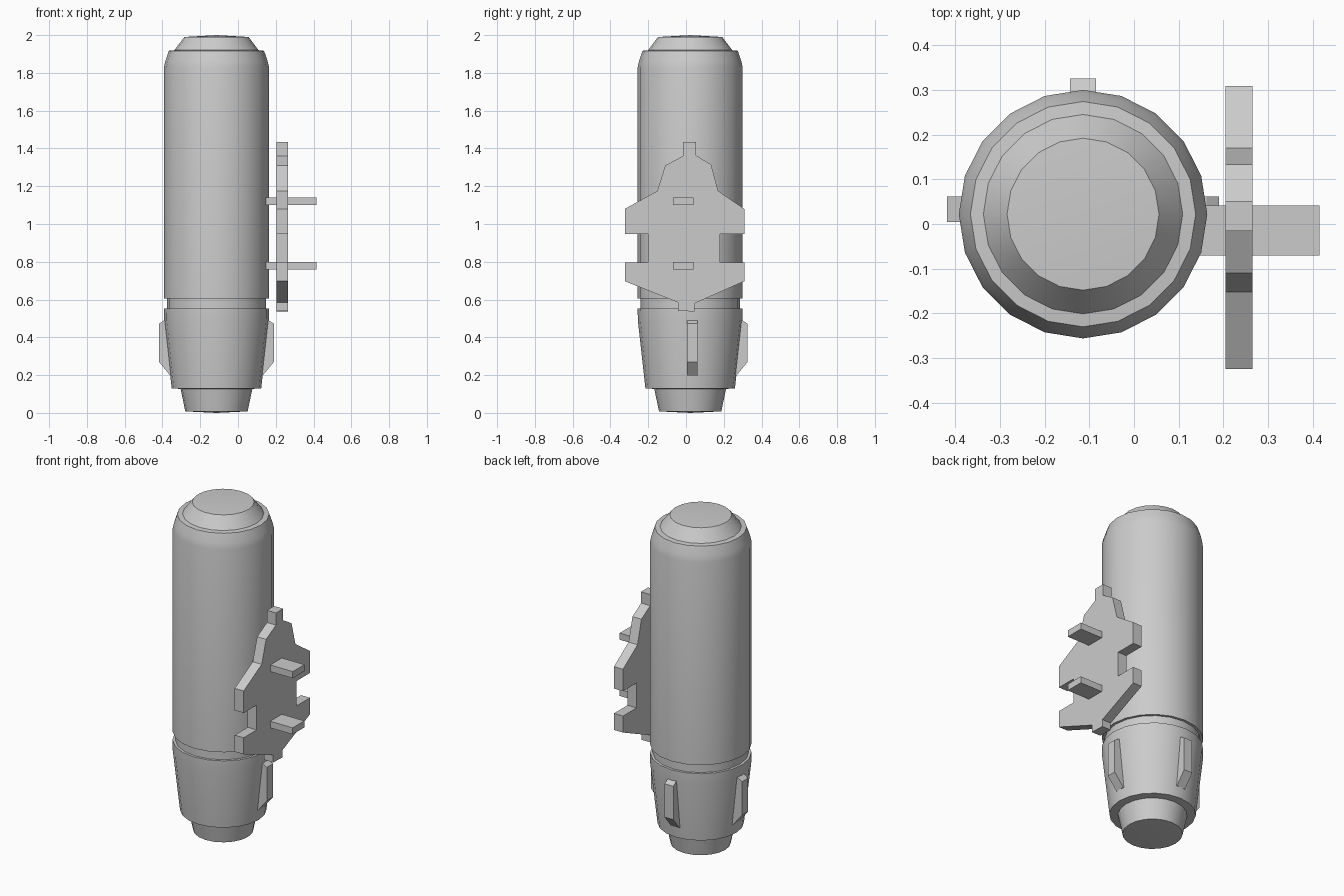
import bpy, bmesh, math
from mathutils import Matrix, Vector

if "Cube" in bpy.data.objects:
    bpy.data.objects.remove(bpy.data.objects["Cube"])

CX, CY = -0.114, 0.022   # axis of the cylinder
SIDES = 20


def add_object(name, bm):
    bmesh.ops.recalc_face_normals(bm, faces=bm.faces)
    mesh = bpy.data.meshes.new(name)
    bm.to_mesh(mesh)
    bm.free()
    ob = bpy.data.objects.new(name, mesh)
    bpy.context.collection.objects.link(ob)
    return ob


def lathe(name, profile):
    """Turn an (r, z) profile around the cylinder axis, poles closed at the ends."""
    bm = bmesh.new()
    rings = []
    for r, z in profile:
        rings.append([bm.verts.new((CX + r * math.cos(a), CY + r * math.sin(a), z))
                      for a in (2 * math.pi * i / SIDES for i in range(SIDES))])
    for lo, hi in zip(rings, rings[1:]):
        for i in range(SIDES):
            j = (i + 1) % SIDES
            bm.faces.new((lo[i], lo[j], hi[j], hi[i]))
    for ring, z in ((rings[0], 0.0), (rings[-1], 2.0)):
        pole = bm.verts.new((CX, CY, z))
        for i in range(SIDES):
            bm.faces.new((ring[i], ring[(i + 1) % SIDES], pole))
    return add_object(name, bm)


def slab(name, outline, start, thickness, place):
    """Extrude a 2D outline; place maps (u, v, depth) to a 3D point."""
    bm = bmesh.new()
    face = bm.faces.new([bm.verts.new(place(u, v, start)) for u, v in outline])
    shift = Vector(place(0, 0, thickness)) - Vector(place(0, 0, 0))
    geom = bmesh.ops.extrude_face_region(bm, geom=[face])["geom"]
    bmesh.ops.translate(bm, vec=shift,
                        verts=[g for g in geom if isinstance(g, bmesh.types.BMVert)])
    return add_object(name, bm)


# Main canister with nozzle, tapered collar, groove and stepped cap
body = lathe("canister_body", [
    (0.165, 0.008), (0.19, 0.127), (0.237, 0.13), (0.277, 0.49), (0.278, 0.553),
    (0.263, 0.553), (0.263, 0.605), (0.278, 0.605), (0.278, 1.83), (0.27, 1.865),
    (0.252, 1.917), (0.223, 1.92), (0.170, 1.99)])
bpy.context.view_layer.objects.active = body
body.select_set(True)
bpy.ops.object.shade_smooth_by_angle(angle=math.radians(30))

# Fins on the collar: right, back and left
fin_profile = [(0.22, 0.49), (0.276, 0.49), (0.304, 0.472), (0.304, 0.27),
               (0.243, 0.195), (0.22, 0.195)]
for name, degrees, offset in (("right", 0, 0.011), ("back", 90, 0), ("left", 180, -0.011)):
    fin = slab(name + "_fin", fin_profile, offset - 0.029, 0.058,
               lambda r, z, d: (r, d, z))
    fin.data.transform(Matrix.Translation((CX, CY, 0))
                       @ Matrix.Rotation(math.radians(degrees), 4, 'Z'))

# Notched mounting plate beside the canister
plate_outline = [
    (-0.016, 1.434), (-0.016, 1.36), (-0.11, 1.31), (-0.152, 1.175), (-0.324, 1.08),
    (-0.324, 0.947), (-0.20, 0.947), (-0.20, 0.797), (-0.324, 0.797), (-0.324, 0.697),
    (-0.043, 0.585), (-0.043, 0.54), (0.046, 0.537), (0.046, 0.58), (0.309, 0.697),
    (0.309, 0.797), (0.18, 0.797), (0.18, 0.947), (0.309, 0.947), (0.309, 1.08),
    (0.17, 1.175), (0.133, 1.315), (0.05, 1.365), (0.052, 1.434)]
slab("mounting_plate", plate_outline, 0.205, 0.06, lambda y, z, d: (d, y, z))

# Two bars that run through the plate to the canister
for name, z in (("lower", 0.78), ("upper", 1.12)):
    bar = [(-0.07, z - 0.02), (0.041, z - 0.02), (0.041, z + 0.02), (-0.07, z + 0.02)]
    slab(name + "_bar", bar, 0.145, 0.27, lambda y, z, d: (d, y, z))
